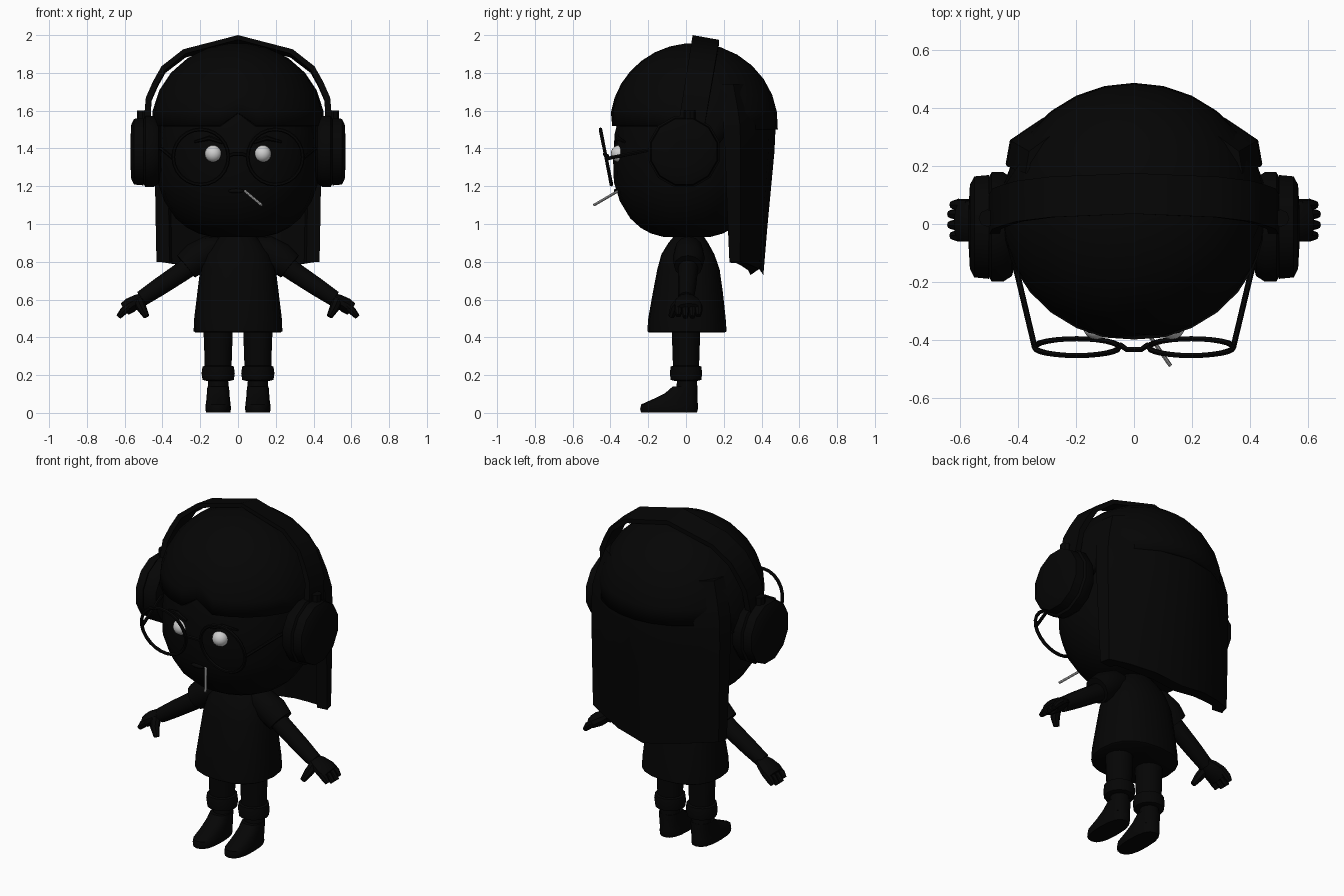
import bpy, bmesh, math
from mathutils import Vector, Matrix

if "Cube" in bpy.data.objects:
    bpy.data.objects.remove(bpy.data.objects["Cube"])


def material(name, v):
    m = bpy.data.materials.new(name)
    m.diffuse_color = (v, v, v, 1)
    m.use_nodes = True
    m.node_tree.nodes["Principled BSDF"].inputs["Base Color"].default_value = m.diffuse_color
    return m


BLACK = material("black", 0.0015)
WHITE = material("eye white", 0.62)
GREY = material("paper grey", 0.5)


def finish(name, bm, mat=BLACK, angle=40):
    bmesh.ops.recalc_face_normals(bm, faces=bm.faces)
    me = bpy.data.meshes.new(name)
    bm.to_mesh(me)
    bm.free()
    me.materials.append(mat)
    ob = bpy.data.objects.new(name, me)
    bpy.context.collection.objects.link(ob)
    bpy.ops.object.select_all(action='DESELECT')
    ob.select_set(True)
    bpy.context.view_layer.objects.active = ob
    bpy.ops.object.shade_smooth_by_angle(angle=math.radians(angle))
    return ob


def loft(name, rings, mat=BLACK, start=True, end=True, loop=False):
    """Skin a list of equal-length point rings."""
    bm = bmesh.new()
    vs = [[bm.verts.new(p) for p in r] for r in rings]
    n = len(vs[0])
    pairs = list(zip(vs, vs[1:])) + ([(vs[-1], vs[0])] if loop else [])
    for a, b in pairs:
        for i in range(n):
            j = (i + 1) % n
            bm.faces.new((a[i], a[j], b[j], b[i]))
    if start and not loop:
        bm.faces.new(vs[0])
    if end and not loop:
        bm.faces.new(vs[-1])
    return finish(name, bm, mat)


def oval(cx, cy, z, rx, ry, n=16, power=1.0):
    pts = []
    for i in range(n):
        c, s = math.cos(math.tau * i / n), math.sin(math.tau * i / n)
        pts.append((cx + rx * math.copysign(abs(c) ** power, c),
                    cy + ry * math.copysign(abs(s) ** power, s), z))
    return pts


def tube(name, path, radii, mat=BLACK, n=10, flat=1.0, loop=False):
    """Round tube along a path, squashed by flat in its upright direction."""
    pts = [Vector(p) for p in path]
    if not isinstance(radii, (list, tuple)):
        radii = [radii] * len(pts)
    rings = []
    for i, p in enumerate(pts):
        a = pts[i - 1] if (i or loop) else p
        b = pts[(i + 1) % len(pts)] if (i < len(pts) - 1 or loop) else p
        d = (b - a).normalized()
        u = d.cross(Vector((0, 1, 0)))
        if u.length < 0.05:
            u = d.cross(Vector((1, 0, 0)))
        u.normalize()
        v = d.cross(u)
        rings.append([p + radii[i] * (u * math.cos(t) * flat + v * math.sin(t))
                      for t in (math.tau * k / n for k in range(n))])
    return loft(name, rings, mat, loop=loop)


def ball(name, pos, size, mat=BLACK, seg=16):
    bm = bmesh.new()
    bmesh.ops.create_uvsphere(bm, u_segments=seg, v_segments=seg // 2 + 2, radius=1,
                              matrix=Matrix.Translation(pos) @ Matrix.Diagonal((*size, 1)))
    return finish(name, bm, mat)


# Head
head = [(.93, .13), (.95, .21), (.98, .27), (1.03, .33), (1.12, .39), (1.22, .425),
        (1.35, .43), (1.48, .42), (1.62, .38), (1.78, .26), (1.85, .1)]
loft("head", [oval(0, .005, z, r, r * .91, 20) for z, r in head])
ball("mouth", (-.01, -.37, 1.175), (.045, .012, .012), seg=10)

# Hair cap: ellipsoid columns cut at a fringe line, parted at the middle
COLS, ROWS = 28, 7


def hem(a):
    y = -math.cos(a)                       # -1 is the front
    if y < -.999:
        return 1.59
    return 1.52 if y < -.1 else (1.38 if y < .35 else 1.5)


rings = []
top = math.radians(84)
for r in range(ROWS + 1):
    ring = []
    for c in range(COLS):
        a = math.tau * c / COLS
        low = math.asin((hem(a) - 1.53) / .428)
        e = top + (low - top) * r / ROWS
        k = math.cos(max(e, 0))            # sides hang straight below the widest ring
        ring.append((.458 * k * math.sin(a), .042 - .444 * k * math.cos(a),
                     1.53 + .428 * math.sin(e)))
    rings.append(ring)
cap = loft("hair_cap", rings, end=False)
sol = cap.modifiers.new("thickness", 'SOLIDIFY')
sol.thickness, sol.offset = .035, -1

# Long back hair: crescent section flowing out of the cap and hanging to the waist
half = [(.445, .2), (.43, .29), (.32, .37), (.18, .45)]
arc = [(-x, y) for x, y in half] + [(0, .485)] + [(x, y) for x, y in half[::-1]]
rings = []
for z, k in ((1.74, .84), (1.62, .93), (1.52, .985), (1.38, 1), (1.2, 1), (1.0, 1), (0, 1)):
    t = 1 if z == 0 else max(0, (1.56 - z) / .8)

    def put(x, y):
        yy = .2 + .03 * t + (y - .2) * (1 - .37 * t)
        bottom = .73 + .07 * min(1, abs(x) / .4)
        return (x * k * (1 - .03 * t), .042 + (yy - .042) * k, z or bottom)
    rings.append([put(x, y) for x, y in arc] +
                 [put(x * .84, .2 + (y - .2) * .62) for x, y in arc[::-1]])
loft("back_hair", rings)

# Headphone band
side = [(.29, 1.925), (.405, 1.835), (.45, 1.755), (.488, 1.67), (.50, 1.53)]
band = [(-x, z) for x, z in side[::-1]] + [(0, 2.0)] + side
rings = []
for x, z in band:
    up = max(0, (z - 1.53) / .47)
    n = Vector((x, 0, (z - 1.5) * 1.1)).normalized()
    thick = .036 - .012 * up
    cy = .03 + .075 * up
    rings.append([(x - n.x * k, cy + w, z - n.z * k - (.025 * up if w > 0 else 0))
                  for k, w in ((0, -.07), (0, .07), (thick, .07), (thick, -.07))])
loft("headphone_band", rings)

# Stick in the mouth
tube("mouth_stick", [(.03, -.35, 1.18), (.125, -.487, 1.10)], .007, GREY, 8)

# Glasses bridge
tube("glasses_bridge", [(-.05, -.415, 1.36), (-.025, -.432, 1.37), (.025, -.432, 1.37),
                        (.05, -.415, 1.36)], .010, n=6)

for s, side in ((-1, "left"), (1, "right")):
    # Headphone cups: soft cushion and outer shell
    for part, prof in (("cushion", [(.41, .13), (.42, .175), (.45, .195), (.49, .195), (.51, .16)]),
                       ("cup", [(.495, .15), (.50, .185), (.55, .18), (.565, .15), (.57, .06)])):
        loft(f"headphone_{part}_{side}",
             [[(s * x, -.01 + r * math.cos(t), 1.383 + r * math.sin(t))
               for t in (math.tau * (k + .5) / 12 for k in range(12))] for x, r in prof])
    tube(f"band_joint_{side}", [(s * .505, .02, 1.5), (s * .505, .02, 1.6)], .03, n=8)

    # Face features and glasses
    ball(f"eye_{side}", (s * .13, -.352, 1.372), (.046, .046, .046), WHITE)
    tube(f"eyebrow_{side}", [(s * .08, -.375, 1.43), (s * .15, -.365, 1.455),
                             (s * .23, -.325, 1.435)], [.008, .013, .006], n=6)
    lens = [(s * .197 + .146 * math.cos(t), -.424 - .029 * math.sin(t), 1.355 + .146 * math.sin(t))
            for t in (math.tau * k / 24 for k in range(24))]
    tube(f"glasses_rim_{side}", lens, .010, n=6, loop=True)
    tube(f"glasses_temple_{side}", [(s * .342, -.424, 1.345), (s * .40, -.18, 1.395),
                                    (s * .45, 0, 1.41)], .010, n=6)

    # Sleeve, arm and hand
    tube(f"sleeve_{side}", [(s * .08, .015, .88), (s * .15, .015, .865), (s * .22, .015, .82),
                            (s * .275, .012, .775)], [.05, .075, .085, .075], n=12)
    tube(f"arm_{side}", [(s * .18, .015, .83), (s * .30, .01, .745), (s * .42, .005, .665),
                         (s * .51, 0, .605)], [.055, .052, .048, .042], n=12)
    tube(f"palm_{side}", [(s * .49, 0, .62), (s * .53, .005, .595), (s * .57, .01, .57),
                          (s * .60, .012, .55)], [.036, .062, .074, .066], n=10, flat=.55)
    for y in (-.04, -.003, .034, .066):
        reach = .008 if abs(y - .015) < .03 else 0
        tube(f"finger_{side}", [(s * .57, y, .57), (s * .605, y, .54),
                                (s * (.625 + reach), y, .515 - reach)], [.02, .021, .014], n=8)
    tube(f"thumb_{side}", [(s * .525, -.03, .59), (s * .51, -.06, .555), (s * .485, -.078, .51)],
         [.028, .026, .016], n=8)

    # Leg, rolled cuff, ankle and shoe
    x = s * .105
    loft(f"leg_{side}", [oval(x, 0, z, r, r, 14) for z, r in
                         ((.22, .07), (.34, .074), (.50, .08))])
    loft(f"cuff_{side}", [oval(x, 0, z, r, r, 14) for z, r in
                          ((.17, .065), (.175, .083), (.21, .088), (.245, .083), (.25, .07))])
    loft(f"ankle_{side}", [oval(x, .005, z, r, r, 12) for z, r in
                           ((.06, .055), (.12, .056), (.19, .052))])
    loft(f"shoe_{side}", [oval(x, cy, z, rx, ry, 16, .8) for z, cy, rx, ry in
                          ((.003, -.09, .064, .148), (.02, -.09, .068, .153), (.045, -.087, .066, .15),
                           (.075, -.055, .062, .115), (.105, -.025, .06, .085), (.14, -.005, .057, .065))])

# Dress and neck
dress = [(.425, .225, .20, .005), (.432, .235, .21, .005), (.50, .232, .205, .005),
         (.64, .215, .185, .01), (.76, .20, .165, .013), (.84, .175, .14, .01),
         (.90, .13, .105, .012), (.94, .09, .075, .015)]
loft("dress", [oval(0, cy, z, rx, ry, 20, .85) for z, rx, ry, cy in dress])
loft("neck", [oval(0, .015, z, .07, .065, 12) for z in (.90, 1.0)])
